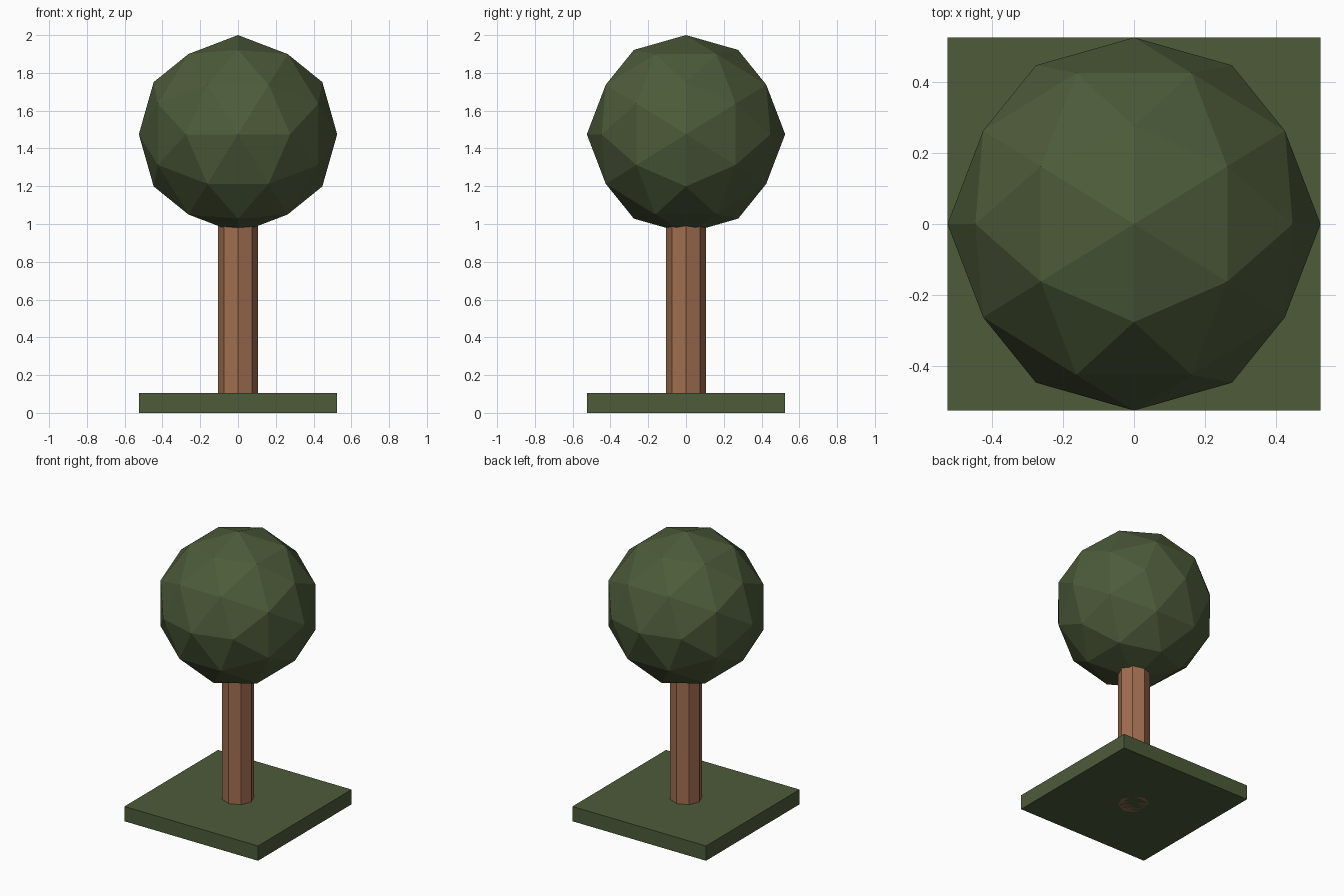
import bpy, bmesh, math
from mathutils import Vector

if "Cube" in bpy.data.objects:
    bpy.data.objects.remove(bpy.data.objects["Cube"])


def srgb(r, g, b):
    lin = [(c / 255 / 12.92) if c <= 10 else ((c / 255 + 0.055) / 1.055) ** 2.4 for c in (r, g, b)]
    return (*lin, 1.0)


def material(name, rgb):
    m = bpy.data.materials.new(name)
    m.diffuse_color = srgb(*rgb)
    m.use_nodes = True
    m.node_tree.nodes["Principled BSDF"].inputs["Base Color"].default_value = m.diffuse_color
    return m


def add_object(name, bm, mat):
    bmesh.ops.recalc_face_normals(bm, faces=bm.faces)
    me = bpy.data.meshes.new(name)
    bm.to_mesh(me)
    bm.free()
    me.materials.append(mat)
    ob = bpy.data.objects.new(name, me)
    bpy.context.collection.objects.link(ob)
    return ob


green = material("leaf green", (77, 91, 58))
brown = material("bark brown", (160, 109, 80))

R = 0.525

# Square grass base
bm = bmesh.new()
bmesh.ops.create_cube(bm, size=1.0)
for v in bm.verts:
    v.co = Vector((v.co.x * 2 * R, v.co.y * 2 * R, (v.co.z + 0.5) * 0.105))
add_object("grass_base", bm, green)

# Eight-sided trunk with corners on the axes
bm = bmesh.new()
ring = [bm.verts.new((0.105 * math.cos(i * math.pi / 4), 0.105 * math.sin(i * math.pi / 4), 0))
        for i in range(8)]
bottom = bm.faces.new(ring)
top = bmesh.ops.extrude_face_region(bm, geom=[bottom], use_keep_orig=True)["geom"]
bmesh.ops.translate(bm, verts=[g for g in top if isinstance(g, bmesh.types.BMVert)], vec=(0, 0, 1.05))
add_object("trunk", bm, brown)

# Foliage: axis-aligned icosahedron split once into 80 flat triangles
phi = (1 + math.sqrt(5)) / 2
corners = []
for a in (-1, 1):
    for b in (-phi, phi):
        corners += [Vector((0, a, b)), Vector((a, b, 0)), Vector((b, 0, a))]
points = list(corners)
for i, p in enumerate(corners):
    points += [p + q for q in corners[i + 1:] if (p - q).length < 2.1]
bm = bmesh.new()
for p in points:
    bm.verts.new(p.normalized() * R + Vector((0, 0, 2 - R)))
bmesh.ops.convex_hull(bm, input=bm.verts)
add_object("foliage", bm, green)
